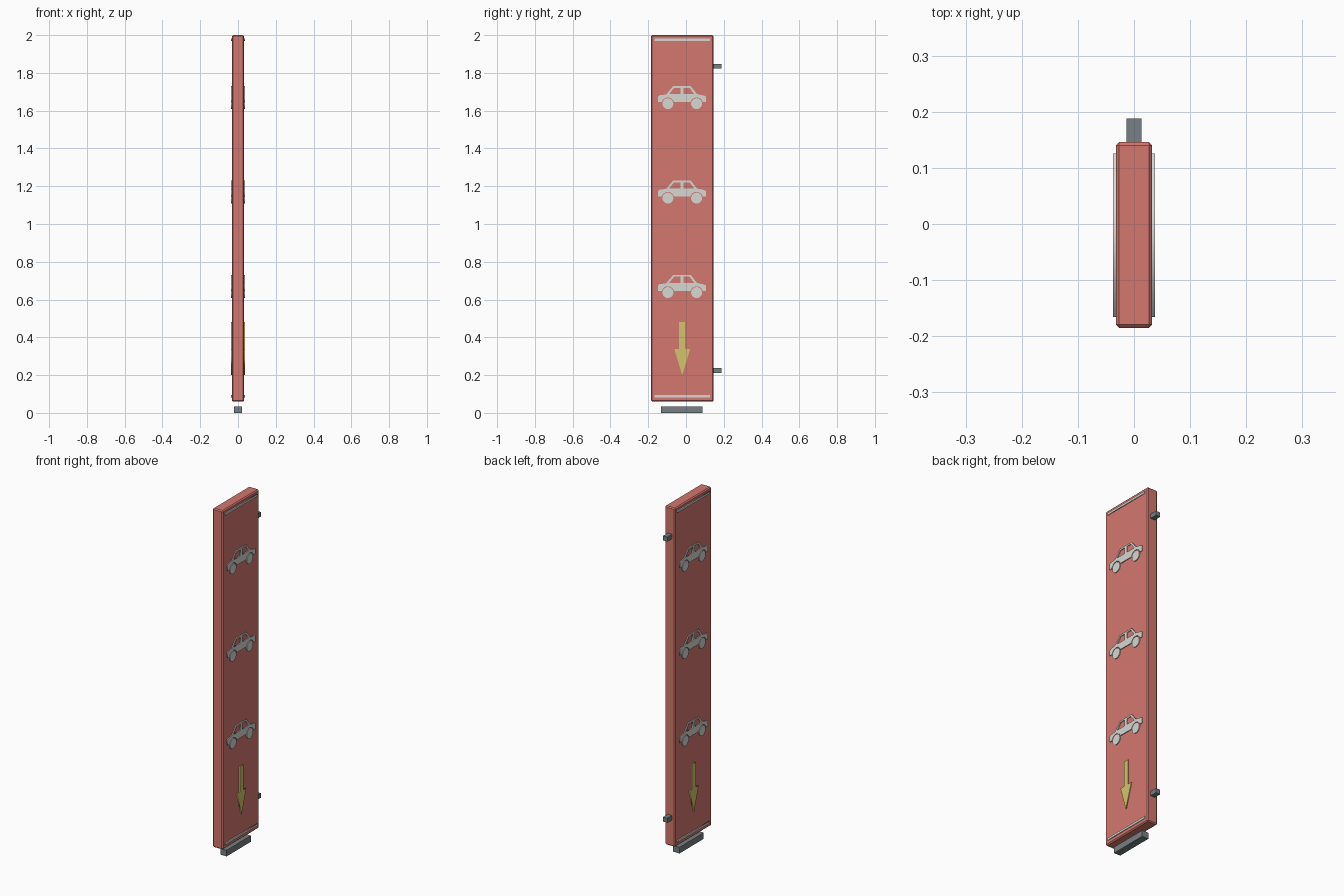
import bpy
import math
from mathutils import Matrix

if "Cube" in bpy.data.objects:
    bpy.data.objects.remove(bpy.data.objects["Cube"])


def material(name, rgb):
    m = bpy.data.materials.new(name)
    lin = [((c / 255 + 0.055) / 1.055) ** 2.4 for c in rgb]
    m.diffuse_color = (*lin, 1)
    m.use_nodes = True
    m.node_tree.nodes["Principled BSDF"].inputs["Base Color"].default_value = m.diffuse_color
    return m


RED = material("red paint", (212, 119, 110))
WHITE = material("off white", (215, 215, 211))
YELLOW = material("yellow", (212, 196, 108))
GREY = material("grey metal", (119, 127, 130))
MID_Y = -0.02          # middle of the panel, front to back


def box(name, lo, hi, mat, bevel=0.0):
    bpy.ops.mesh.primitive_cube_add(size=1, location=[(a + b) / 2 for a, b in zip(lo, hi)])
    ob = bpy.context.object
    ob.name = name
    ob.scale = [b - a for a, b in zip(lo, hi)]
    bpy.ops.object.transform_apply(location=False, rotation=False, scale=True)
    ob.data.materials.append(mat)
    if bevel:
        mod = ob.modifiers.new("edge chamfer", "BEVEL")
        mod.width = bevel
        mod.segments = 1
    return ob


def plate(name, loops, z, side, mat):
    """Thin raised plate on one broad face; inner loops become holes."""
    cu = bpy.data.curves.new(name, "CURVE")
    cu.dimensions = "2D"
    cu.fill_mode = "BOTH"
    cu.extrude = 0.0035
    for pts in loops:
        sp = cu.splines.new("POLY")
        sp.points.add(len(pts) - 1)
        for p, (u, v) in zip(sp.points, pts):
            p.co = (u, v, 0, 1)
        sp.use_cyclic_u = True
    cu.materials.append(mat)
    ob = bpy.data.objects.new(name, cu)
    bpy.context.collection.objects.link(ob)
    # local x runs along the panel, local y up, local z outwards
    ob.matrix_world = Matrix(((0, 0, side, side * 0.0335),
                              (side, 0, 0, MID_Y),
                              (0, 1, 0, z),
                              (0, 0, 0, 1)))
    bpy.ops.object.select_all(action="DESELECT")
    ob.select_set(True)
    bpy.context.view_layer.objects.active = ob
    bpy.ops.object.convert(target="MESH")
    return bpy.context.object


def arc(cu, cv, r, a0, a1, n):
    return [(cu + r * math.cos(a0 + (a1 - a0) * i / n),
             cv + r * math.sin(a0 + (a1 - a0) * i / n)) for i in range(n + 1)]


# Panel, wall brackets and foot bar
box("sign_panel", (-0.0325, -0.185, 0.06), (0.0325, 0.146, 2.0), RED, 0.006)
for name, z in (("lower_bracket", 0.225), ("upper_bracket", 1.835)):
    box(name, (-0.0135, 0.14, z - 0.013), (0.0135, 0.188, z + 0.013), GREY)
box("foot_bar", (-0.02, -0.132, 0.0), (0.02, 0.088, 0.035), GREY)

# Car silhouette: body with wheel arches, two window holes, two wheels
WHEEL_U, WHEEL_V, TILT = 0.076, 0.029, 0.245
body = [(-0.127, 0.037)]
for u in (-WHEEL_U, WHEEL_U):
    body += arc(u, WHEEL_V, 0.033, math.pi - TILT, TILT, 12)
body += [(0.127, 0.037), (0.127, 0.066), (0.115, 0.072), (0.078, 0.08),
         (0.045, 0.122), (-0.048, 0.122), (-0.085, 0.078), (-0.122, 0.073),
         (-0.127, 0.067)]
rear_window = [(-0.07, 0.079), (-0.010, 0.079), (-0.010, 0.113), (-0.043, 0.113)]
front_window = [(0.008, 0.079), (0.064, 0.079), (0.039, 0.113), (0.008, 0.113)]
wheels = [arc(u, WHEEL_V, 0.029, 0, 2 * math.pi * 23 / 24, 23) for u in (-WHEEL_U, WHEEL_U)]
car = [body, rear_window, front_window] + wheels

# Downward arrow and border stripe
arrow = [(0, 0), (0.042, 0.137), (0.016, 0.137), (0.016, 0.28),
         (-0.016, 0.28), (-0.016, 0.137), (-0.042, 0.137)]
stripe = [(-0.146, -0.006), (0.146, -0.006), (0.146, 0.006), (-0.146, 0.006)]

# Same graphics on both broad faces
for label, side in (("right", 1), ("left", -1)):
    for i in range(3):
        plate(f"{label}_car_{i + 1}", car, 0.608 + 0.5 * i, side, WHITE)
    plate(f"{label}_arrow", [arrow], 0.2, side, YELLOW)
    plate(f"{label}_lower_stripe", [stripe], 0.088, side, WHITE)
    plate(f"{label}_upper_stripe", [stripe], 1.975, side, WHITE)
